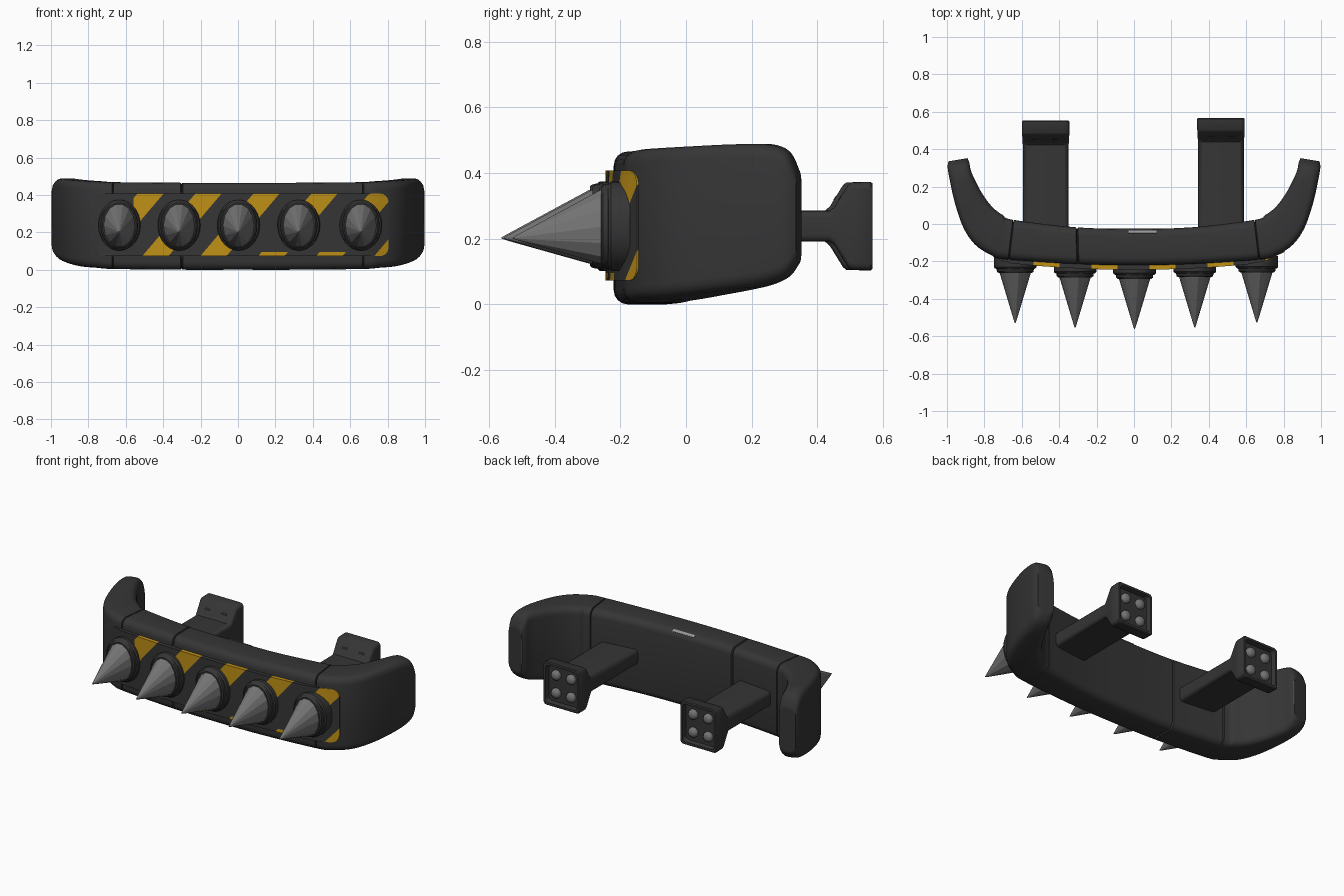
import bpy, bmesh, math
from mathutils import Vector

if "Cube" in bpy.data.objects:
    bpy.data.objects.remove(bpy.data.objects["Cube"])


def material(name, r, g, b):
    m = bpy.data.materials.new(name)
    m.diffuse_color = (r, g, b, 1)
    m.use_nodes = True
    m.node_tree.nodes["Principled BSDF"].inputs["Base Color"].default_value = m.diffuse_color
    return m


CHARCOAL = material("charcoal", 0.036, 0.036, 0.036)
BLACK = material("black_rubber", 0.022, 0.022, 0.022)
STEEL = material("spike_steel", 0.175, 0.175, 0.175)
YELLOW = material("hazard_yellow", 0.52, 0.28, 0.008)
WORN = material("worn_bare_metal", 0.3, 0.3, 0.3)


def finish(name, bm, mats, angle=35):
    bmesh.ops.recalc_face_normals(bm, faces=bm.faces[:])
    me = bpy.data.meshes.new(name)
    bm.to_mesh(me)
    bm.free()
    for m in mats:
        me.materials.append(m)
    ob = bpy.data.objects.new(name, me)
    bpy.context.collection.objects.link(ob)
    if angle:
        bpy.ops.object.select_all(action='DESELECT')
        ob.select_set(True)
        bpy.context.view_layer.objects.active = ob
        bpy.ops.object.shade_smooth_by_angle(angle=math.radians(angle))
    return ob


def loft(name, rings, mat, angle=35):
    """Skin a list of equal-length rings and cap both ends."""
    bm = bmesh.new()
    rows = [[bm.verts.new(p) for p in ring] for ring in rings]
    n = len(rows[0])
    for a, b in zip(rows, rows[1:]):
        for i in range(n):
            j = (i + 1) % n
            bm.faces.new((a[i], a[j], b[j], b[i]))
    bm.faces.new(rows[0])
    bm.faces.new(rows[-1])
    return finish(name, bm, [mat], angle)


def rrect(a0, a1, b0, b1, r, n=4):
    """Rounded rectangle as 2D points."""
    pts = []
    corners = ((a1 - r, b1 - r), (a0 + r, b1 - r), (a0 + r, b0 + r), (a1 - r, b0 + r))
    for k, (ca, cb) in enumerate(corners):
        for i in range(n + 1):
            t = math.pi / 2 * (k + i / n)
            pts.append((ca + r * math.cos(t), cb + r * math.sin(t)))
    return pts


# Bumper stations: outer x, y, inner x, y, bottom z, top z (right half)
STATIONS = [
    (0, -.22, 0, -.025, 0, .465), (.3, -.214, .305, -.018, 0, .465),
    (.67, -.19, .645, .022, .004, .468), (.76, -.168, .70, .047, .01, .472),
    (.85, -.11, .757, .09, .017, .476), (.912, -.02, .81, .16, .03, .481),
    (.957, .11, .85, .235, .045, .487), (.983, .225, .872, .285, .06, .487),
    (.996, .30, .88, .325, .085, .465), (.992, .335, .89, .352, .125, .405)]


def station(i):
    i = max(-9, min(9, i))
    p = list(STATIONS[abs(i)])
    if i < 0:
        p[0], p[2] = -p[0], -p[2]
    return p


def section(s, shrink):
    """Rounded cross-section of the bumper at path position s."""
    i = math.floor(s)
    t = s - i
    v = []
    for a, b, c, d in zip(*(station(i + k) for k in (-1, 0, 1, 2))):
        v.append(b + .5 * t * (c - a + t * (2*a - 5*b + 4*c - d + t * (3*(b - c) + d - a))))
    o, q = Vector((v[0], v[1])), Vector((v[2], v[3]))
    w = (q - o).length
    u = (q - o) / w
    ring = []
    for a, z in rrect(shrink, w - shrink, v[4] + shrink, v[5] - shrink,
                      min(.042, w * .45 - shrink)):
        p = o + u * a
        ring.append((p.x, p.y, z))
    return ring


# Bumper body in four segments with fine seams
for name, s0, s1 in (("left_horn", -9, -2), ("left_panel", -2, -1),
                     ("centre_panel", -1, 2), ("right_horn", 2, 9)):
    g, e = .004, .018
    steps = max(4, int((s1 - s0) * 4))
    ss = [s0 + e + (s1 - s0 - 2 * e) * k / steps for k in range(steps + 1)]
    rings = [section(s0 + g, .008)] + [section(s, 0) for s in ss] + [section(s1 - g, .008)]
    loft("bumper_" + name, rings, CHARCOAL, 40)

# Dark core that closes the seams
loft("bumper_core", [section(-2.5 + k * .25, .012) for k in range(21)], BLACK)


def worn_streak(name, s0, s1, i, j, lo=0, hi=1):
    """Thin bare-metal sliver on the bumper skin between two ring points."""
    rings = []
    for s in (s0, (s0 + s1) / 2, s1):
        ring = []
        for off, t in ((-.002, lo), (-.002, hi), (.002, hi), (.002, lo)):
            r = section(s, off)
            ring.append(Vector(r[i]).lerp(Vector(r[j]), t))
        rings.append(ring)
    loft(name, rings, WORN, 0)


# Worn edges on the horn tips and the rear top edge
worn_streak("worn_left_tip", -8.97, -8.85, 19, 0, .25, .95)
worn_streak("worn_right_tip", 8.85, 8.97, 19, 0, .15, .9)
worn_streak("worn_rear_edge", -.1, .4, 2, 3)


def front_y(x):
    return -.245 + .08 * x * x + .35 * max(0, abs(x) - .68)


def is_stripe(x, z):
    """Worn diagonal hazard stripes."""
    u = x - .85 * (z - .075)
    k = (u + .44 + .07) % .31
    if k > .14 or x < -.6:
        return False
    return not (.1 < x < .68 and .095 < z < .22)


def curved_plate(name, x0, x1, z0, z1, offset, depth, striped):
    bm = bmesh.new()
    bm.faces.new([bm.verts.new((a, 0, b)) for a, b in rrect(x0, x1, z0, z1, .045)])
    cuts = [((x0 + (x1 - x0) * k / 16, 0, 0), (1, 0, 0)) for k in range(1, 16)]
    if striped:
        cuts += [((0, 0, z), (0, 0, 1)) for z in (.095, .22, .25)]
        for k in range(-2, 5):
            for h in (-.07, .07):
                cuts.append(((-.44 + .31 * k + h, 0, .075), (1, 0, -.85)))
    for co, no in cuts:
        bmesh.ops.bisect_plane(bm, geom=bm.verts[:] + bm.edges[:] + bm.faces[:],
                               plane_co=co, plane_no=Vector(no).normalized(), dist=1e-5)
    if striped:
        for f in bm.faces:
            c = f.calc_center_median()
            f.material_index = int(is_stripe(c.x, c.z))
    ext = bmesh.ops.extrude_face_region(bm, geom=bm.faces[:], use_keep_orig=True)
    for v in ext["geom"]:
        if isinstance(v, bmesh.types.BMVert):
            v.co.y += depth
    for f in bm.faces:
        c = f.calc_center_median()
        if striped and .001 < c.y < depth - .001:
            f.material_index = int(is_stripe(c.x, c.z))
    for v in bm.verts:
        v.co.y += front_y(v.co.x) + offset
    finish(name, bm, [CHARCOAL, YELLOW], 30)


# Front plate with hazard stripes on a slightly larger backing
curved_plate("plate_backing", -.762, .81, .062, .418, .026, .05, False)
curved_plate("hazard_plate", -.755, .805, .073, .407, 0, .07, True)


def oval(x, y, z, rx, rz, n):
    return [(x + rx * math.cos(2 * math.pi * i / n), y,
             z + rz * math.sin(2 * math.pi * i / n)) for i in range(n)]


# Spikes on stepped oval flanges
for k, x in enumerate((-.635, -.315, .003, .325, .657)):
    y = front_y(x)
    zc = .238
    prof = ((.04, .114, .136), (-.018, .114, .136), (-.026, .108, .129),
            (-.027, .1, .13), (-.042, .098, .126), (-.048, .09, .12))
    loft(f"spike_flange_{k + 1}", [oval(x, y + d, zc, a, b, 28) for d, a, b in prof], CHARCOAL)
    prof = ((-.03, .086, .119, 0), (-.05, .083, .115, .002),
            (-.29, .011, .014, .033), (-.317, .002, .002, .036))
    loft(f"spike_{k + 1}", [oval(x, y + d, zc - dz, a, b, 14) for d, a, b, dz in prof], STEEL, 0)

# Rear mounting brackets with flared recessed ends and bolts
for side, cx, end in (("left", -.472, .553), ("right", .465, .568)):
    zc = .238
    prof = ((-.62, .122, .047), (-.13, .122, .047), (-.115, .124, .06), (-.075, .126, .125),
            (-.065, .127, .133), (-.006, .127, .135), (0, .122, .13),
            (0, .110, .117), (-.03, .105, .112))
    rings = []
    for d, hx, hz in prof:
        rings.append([(a, end + d, b) for a, b in
                      rrect(cx - hx, cx + hx, zc - hz, zc + hz, .022)])
    loft("bracket_" + side, rings, CHARCOAL, 40)
    for i in (-1, 1):
        for j in (-1, 1):
            bx, bz = cx + i * .052, zc + j * .056
            loft(f"bracket_bolt_{side}_{i + 1}{j + 1}",
                 [oval(bx, end + d, bz, r, r, 12) for d, r in
                  ((-.04, .031), (-.018, .031), (-.008, .024), (-.003, .01))], STEEL, 50)
        # Small slots on top of the flare
        sx, sy, sz = cx + i * .058, end - .1, zc + .084
        loft(f"bracket_slot_{side}_{i + 1}",
             [[(a, sy + t * .004, sz + t * .0065 + h) for a, h in
               rrect(sx - .018, sx + .018, -.003, .003, .002, 2)] for t in (-1, 1)], BLACK)
